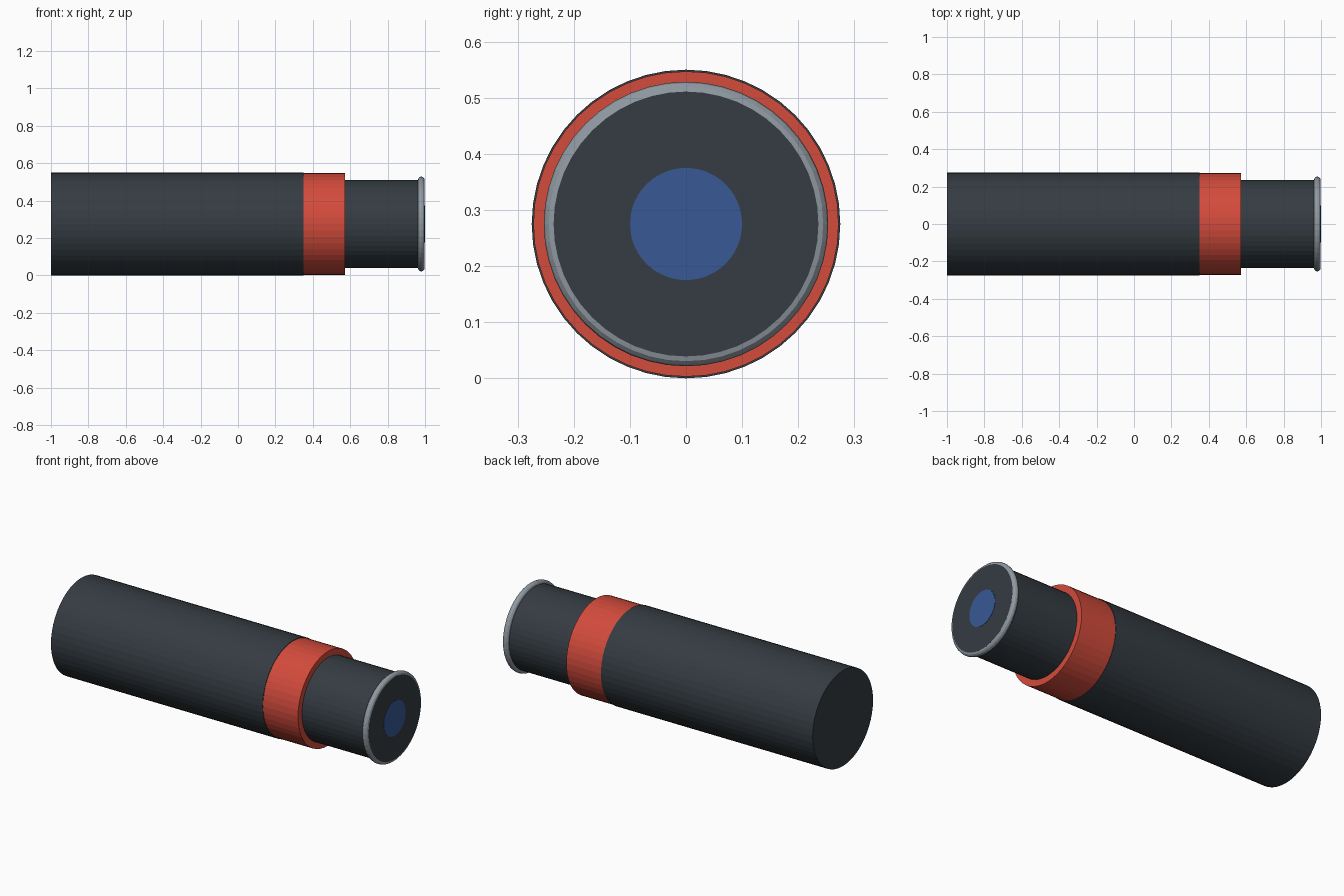
import bpy, math

if "Cube" in bpy.data.objects:
    bpy.data.objects.remove(bpy.data.objects["Cube"])

R = 0.275  # body radius, also axis height


def material(name, rgb):
    m = bpy.data.materials.new(name)
    m.diffuse_color = (*rgb, 1)
    m.use_nodes = True
    m.node_tree.nodes["Principled BSDF"].inputs["Base Color"].default_value = m.diffuse_color
    return m


dark = material("dark_shell", (0.035, 0.045, 0.055))
red = material("red_band", (0.65, 0.07, 0.045))
metal = material("rim_metal", (0.28, 0.32, 0.36))
blue = material("lens_blue", (0.04, 0.10, 0.30))


def finish(name, mat):
    ob = bpy.context.object
    ob.name = name
    ob.data.materials.append(mat)
    bpy.ops.object.shade_smooth_by_angle(angle=math.radians(5))
    return ob


def tube(name, x0, x1, radius, mat):
    bpy.ops.mesh.primitive_cylinder_add(
        vertices=48, radius=radius, depth=x1 - x0,
        location=((x0 + x1) / 2, 0, R), rotation=(0, math.pi / 2, 0))
    return finish(name, mat)


# Main barrel, coloured collar and narrower front tube
tube("main_barrel", -1.0, 0.35, R, dark)
tube("collar_band", 0.345, 0.573, 0.272, red)
tube("front_tube", 0.50, 0.998, 0.236, dark)

# Rounded rim around the front end
bpy.ops.mesh.primitive_torus_add(
    major_radius=0.2355, minor_radius=0.018, major_segments=48, minor_segments=12,
    location=(0.980, 0, R), rotation=(0, math.pi / 2, 0))
finish("front_rim", metal)

# Small lens set flush in the front face
tube("lens", 0.985, 0.9995, 0.10, blue)
